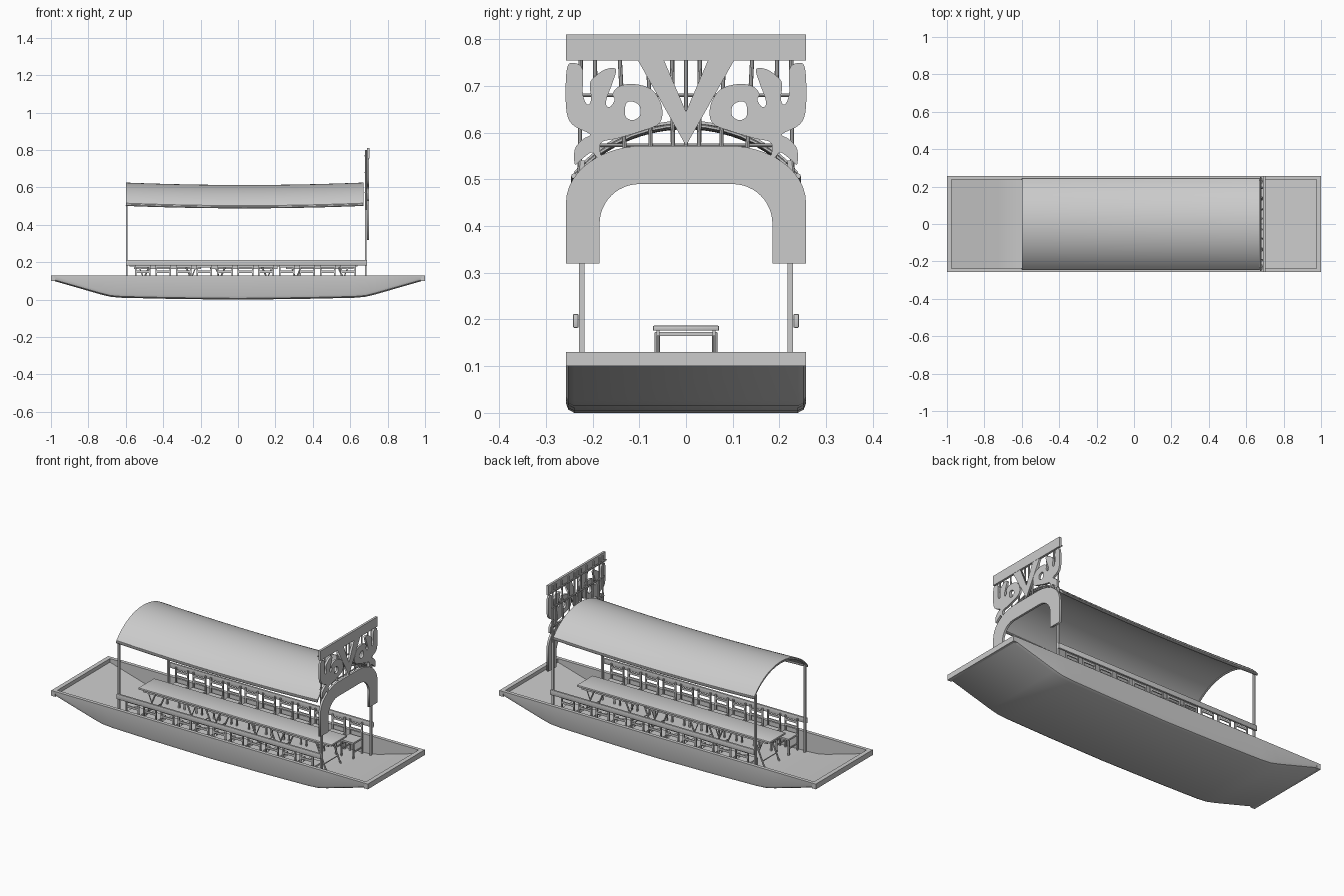
import bpy, bmesh, math
from mathutils import Vector, Matrix

if "Cube" in bpy.data.objects:
    bpy.data.objects.remove(bpy.data.objects["Cube"])

grey = bpy.data.materials.new("plain_grey")
grey.diffuse_color = (0.6, 0.6, 0.6, 1)
grey.use_nodes = True
grey.node_tree.nodes["Principled BSDF"].inputs["Base Color"].default_value = grey.diffuse_color


def finish(name, bm, smooth=False):
    bmesh.ops.recalc_face_normals(bm, faces=bm.faces)
    me = bpy.data.meshes.new(name)
    bm.to_mesh(me)
    bm.free()
    return link(name, me, smooth)


def link(name, me, smooth=False):
    ob = bpy.data.objects.new(name, me)
    bpy.context.collection.objects.link(ob)
    me.materials.clear()
    me.materials.append(grey)
    if smooth:
        bpy.ops.object.select_all(action='DESELECT')
        bpy.context.view_layer.objects.active = ob
        ob.select_set(True)
        bpy.ops.object.shade_smooth_by_angle(angle=math.radians(35))
    return ob


def box(bm, x0, x1, y0, y1, z0, z1):
    m = Matrix.Translation(((x0 + x1) / 2, (y0 + y1) / 2, (z0 + z1) / 2)) @ \
        Matrix.Diagonal((x1 - x0, abs(y1 - y0), z1 - z0, 1))
    bmesh.ops.create_cube(bm, size=1, matrix=m)


def rod(bm, a, b, r, sides=8):
    a, b = Vector(a), Vector(b)
    d = b - a
    m = Matrix.Translation((a + b) / 2) @ d.to_track_quat('Z', 'Y').to_matrix().to_4x4()
    bmesh.ops.create_cone(bm, cap_ends=True, segments=sides, radius1=r, radius2=r,
                          depth=d.length, matrix=m)


def loft(bm, rings, closed):
    vs = [[bm.verts.new(p) for p in r] for r in rings]
    n = len(vs[0])
    for a, b in zip(vs, vs[1:]):
        for i in range(n if closed else n - 1):
            j = (i + 1) % n
            bm.faces.new((a[i], a[j], b[j], b[i]))
    return vs


def plate(name, loops, x, half):
    """Flat cut-out in the yz plane; later loops are holes or more shapes."""
    cu = bpy.data.curves.new(name, 'CURVE')
    cu.dimensions, cu.fill_mode, cu.extrude = '2D', 'BOTH', half
    for pts in loops:
        s = cu.splines.new('POLY')
        s.points.add(len(pts) - 1)
        for p, (y, z) in zip(s.points, pts):
            p.co = (y, z, 0, 1)
        s.use_cyclic_u = True
    tmp = bpy.data.objects.new(name + "_outline", cu)
    bpy.context.collection.objects.link(tmp)
    bpy.context.view_layer.update()
    me = bpy.data.meshes.new_from_object(tmp.evaluated_get(bpy.context.evaluated_depsgraph_get()))
    bpy.data.objects.remove(tmp)
    for v in me.vertices:
        v.co = (x + v.co.z, v.co.x, v.co.y)
    return link(name, me)


def smooth_loop(pts, steps=4):
    out, n = [], len(pts)
    for i in range(n):
        p0, p1, p2, p3 = (Vector(pts[(i + k) % n]) for k in (-1, 0, 1, 2))
        for s in range(steps):
            t = s / steps
            v = 0.5 * (2 * p1 + (p2 - p0) * t + (2 * p0 - 5 * p1 + 4 * p2 - p3) * t ** 2
                       + (3 * p1 - p0 - 3 * p2 + p3) * t ** 3)
            out.append((v.x, v.y))
    return out


# hull: U-shaped section swept along the boat, with end boards
W, TOP, T = 0.257, 0.13, 0.02
half_keel = [(0.0, 0.0), (0.35, 0.004), (0.62, 0.01), (0.68, 0.015), (0.73, 0.027), (0.985, 0.1)]
keel = [(-x, z) for x, z in half_keel[:0:-1]] + half_keel
rings = []
for x, z in keel:
    f = z + 0.012
    side = [(W, TOP), (W, z + 0.02), (W - 0.005, z + 0.007), (W - 0.018, z)]
    ring = [(-y, h) for y, h in side] + side[::-1]
    ring += [(W - T, TOP), (W - T, f), (T - W, f), (T - W, TOP)]
    rings.append([(x, y, h) for y, h in ring])
bm = bmesh.new()
ends = loft(bm, rings, True)
bm.faces.new(ends[0])
bm.faces.new(ends[-1])
finish("hull", bm, True)
bm = bmesh.new()
box(bm, -1, -0.975, -W, W, 0.1, TOP)
box(bm, 0.975, 1, -W, W, 0.1, TOP)
finish("end_boards", bm)


# canopy: shallow arched sheet with a slight sag along its length
def canopy_point(x, t, lift=0):
    a = math.radians(52) * t
    k = math.sin(math.radians(52))
    h = (math.cos(a) - math.cos(math.radians(52))) / (1 - math.cos(math.radians(52)))
    return (x, 0.24 * math.sin(a) / k, 0.51 + lift + 0.11 * h
            - 0.013 * (1 - ((x - 0.035) / 0.635) ** 2))


xs = [-0.6 + 1.27 * i / 10 for i in range(11)]
ts = [-1 + 2 * i / 28 for i in range(29)]
bm = bmesh.new()
loft(bm, [[canopy_point(x, t) for t in ts] + [canopy_point(x, t, 0.006) for t in ts[::-1]]
          for x in xs], True)
for v in ([v for v in bm.verts if abs(v.co.x - xs[0]) < 1e-4],
          [v for v in bm.verts if abs(v.co.x - xs[-1]) < 1e-4]):
    n = len(ts)
    for i in range(n - 1):
        bm.faces.new((v[i], v[i + 1], v[2 * n - 2 - i], v[2 * n - 1 - i]))
finish("canopy", bm, True)

# canopy frame: side rods, end hoops and corner posts
bm = bmesh.new()
for s in (-1, 1):
    for a, b in zip(xs, xs[1:]):
        rod(bm, canopy_point(a, s, -0.003), canopy_point(b, s, -0.003), 0.006)
for x in (-0.595, 0.665):
    for a, b in zip(ts[::2], ts[2::2]):
        rod(bm, canopy_point(x, a, -0.004), canopy_point(x, b, -0.004), 0.004, 6)
finish("canopy_frame", bm, True)
bm = bmesh.new()
for s in (-1, 1):
    for x, h in ((-0.595, 0.52), (0.683, 0.54)):
        box(bm, x - 0.005, x + 0.005, s * 0.223 - 0.006, s * 0.223 + 0.006, 0.02, h)
finish("corner_posts", bm)

# hand rails along both sides
bm = bmesh.new()
for s in (-1, 1):
    box(bm, -0.6, 0.69, s * 0.236 - 0.006, s * 0.236 + 0.006, 0.182, 0.212)
bmesh.ops.bevel(bm, geom=bm.edges[:], offset=0.003, segments=2, affect='EDGES', profile=0.5)
finish("side_rails", bm, True)

# two rows of chairs with slatted backs
bm = bmesh.new()
for s in (-1, 1):
    for i in range(11):
        c = -0.51 + 0.11 * i
        box(bm, c - 0.042, c + 0.042, s * 0.18 - 0.042, s * 0.18 + 0.042, 0.105, 0.115)
        for dx in (-0.038, 0.038):
            box(bm, c + dx - 0.004, c + dx + 0.004, s * 0.223 - 0.004, s * 0.223 + 0.004, 0.014, 0.2)
            box(bm, c + dx - 0.004, c + dx + 0.004, s * 0.144 - 0.004, s * 0.144 + 0.004, 0.014, 0.106)
            box(bm, c + dx - 0.003, c + dx + 0.003, s * 0.183 - 0.038, s * 0.183 + 0.038, 0.055, 0.062)
        for z in (0.143, 0.172):
            box(bm, c - 0.04, c + 0.04, s * 0.223 - 0.003, s * 0.223 + 0.003, z, z + 0.012)
finish("chairs", bm)

# long table on splayed folding legs
bm = bmesh.new()
box(bm, -0.58, 0.64, -0.071, 0.071, 0.176, 0.187)
bmesh.ops.bevel(bm, geom=bm.edges[:], offset=0.003, segments=2, affect='EDGES', profile=0.5)
finish("table_top", bm, True)
bm = bmesh.new()
for i in range(3):
    c = -0.377 + 0.407 * i
    for s in (-1, 1):
        box(bm, c - 0.18, c + 0.18, s * 0.06 - 0.003, s * 0.06 + 0.003, 0.165, 0.177)
        for d in (-1, 1):
            rod(bm, (c + d * 0.1, s * 0.063, 0.172), (c + d * 0.17, s * 0.063, 0.014), 0.0045)
            rod(bm, (c + d * 0.15, s * 0.058, 0.17), (c + d * 0.125, s * 0.058, 0.11), 0.003, 6)
    for d in (-1, 1):
        box(bm, c + d * 0.15 - 0.004, c + d * 0.15 + 0.004, -0.063, 0.063, 0.165, 0.173)
        rod(bm, (c + d * 0.15, -0.063, 0.06), (c + d * 0.15, 0.063, 0.06), 0.003, 6)
finish("table_legs", bm)


# gateway arch at the front end
def corner(cy, cz, ry, rz, n=12):
    return [(cy + ry * math.cos(a), cz + rz * math.sin(a))
            for a in (math.pi / 2 * i / n for i in range(n + 1))]


outer = [(0.257, 0.32)] + corner(0.09, 0.45, 0.167, 0.122)
inner = [(0.185, 0.32)] + corner(0.1, 0.405, 0.085, 0.085)
arch = outer + [(-y, z) for y, z in outer[::-1]] + [(-y, z) for y, z in inner] + inner[::-1]
plate("gateway_arch", [arch], 0.695, 0.006)

# header board and V-shaped centrepiece
bm = bmesh.new()
box(bm, 0.689, 0.702, -W, W, 0.755, 0.81)
finish("header_board", bm)
plate("centre_chevron", [[(-0.103, 0.755), (0, 0.572), (0.103, 0.755), (0.047, 0.755),
                          (0, 0.645), (-0.047, 0.755)]], 0.695, 0.006)

# mirrored leaf scrolls, each with a pierced curl
leaf = [(.255, .738), (.238, .749), (.221, .735), (.221, .683), (.211, .66), (.203, .672),
        (.206, .705), (.193, .722), (.172, .736), (.15, .736), (.158, .705), (.169, .676),
        (.171, .66), (.163, .655), (.153, .67), (.157, .684), (.142, .7), (.11, .704),
        (.073, .692), (.052, .657), (.057, .62), (.1, .602), (.146, .588), (.18, .58),
        (.184, .56), (.178, .538), (.193, .55), (.203, .558), (.227, .54), (.238, .532),
        (.238, .565), (.221, .586), (.206, .597), (.244, .618), (.257, .655)]
hole = [(.128, .663), (.112, .666), (.099, .656), (.099, .636), (.115, .627), (.13, .636)]
for s, side in ((-1, "left"), (1, "right")):
    plate("leaf_scroll_" + side,
          [smooth_loop([(s * y, z) for y, z in shape]) for shape in (leaf, hole)], 0.695, 0.006)

# lattice of sticks behind the gateway
bm = bmesh.new()
for lo, hi, z in ((0.0, 0.0, 0.57), (0.028, 0.03, 0.56), (0.075, 0.082, 0.55),
                  (0.13, 0.144, 0.54), (0.19, 0.196, 0.52), (0.228, 0.225, 0.48)):
    for s in ((-1, 1) if hi else (1,)):
        rod(bm, (0.684, s * lo, z), (0.684, s * hi, 0.8), 0.0045)
for z, w in ((0.573, 0.23), (0.68, 0.24), (0.77, 0.25)):
    rod(bm, (0.679, -w, z), (0.679, w, z), 0.004)
finish("lattice_sticks", bm, True)
